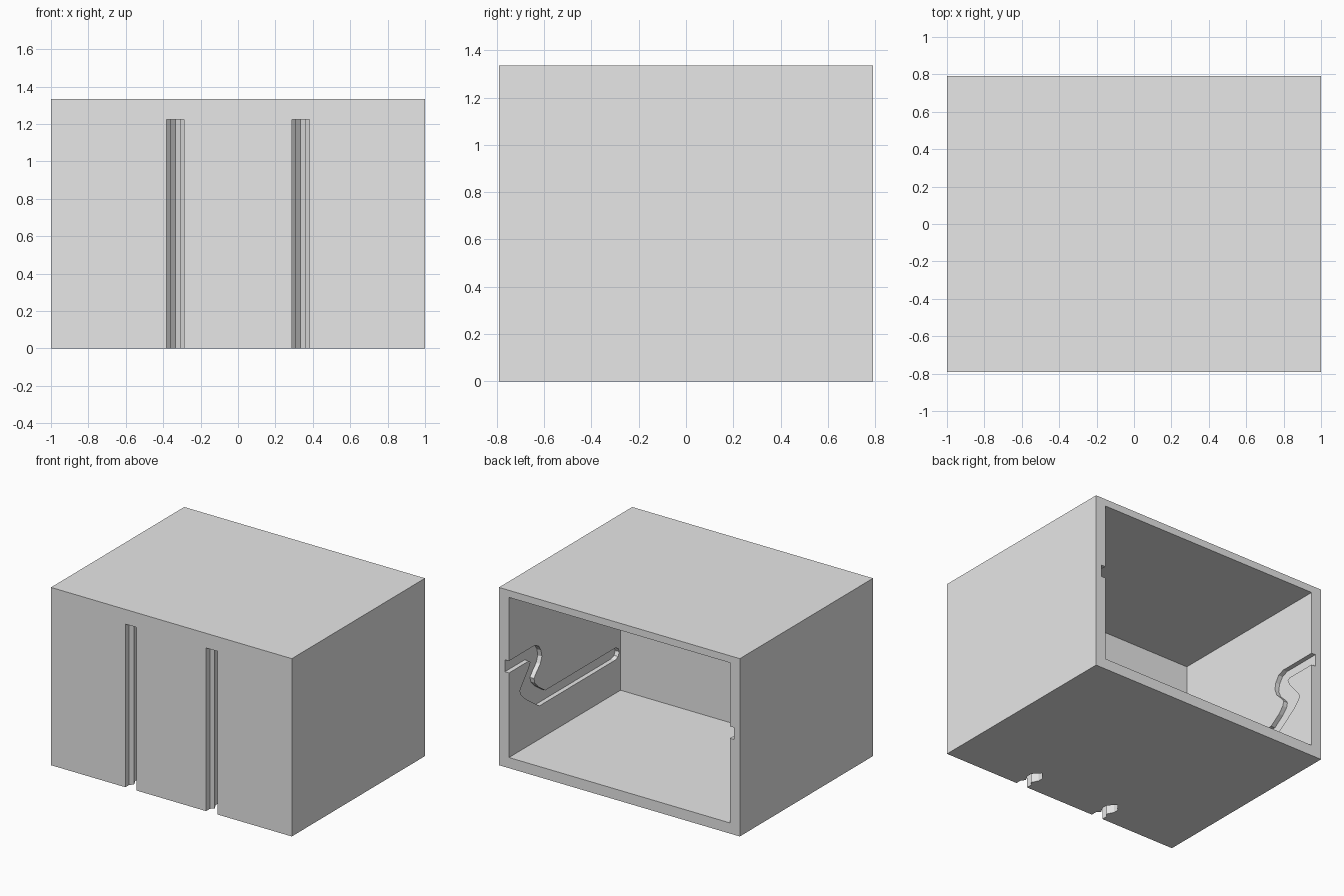
import bpy
import bmesh

cube = bpy.data.objects.get("Cube")
if cube:
    bpy.data.objects.remove(cube, do_unlink=True)

W, D, H = 1.0, 0.79, 1.335          # half width, half depth, height
SIDE, FLOOR, ROOF, FRONT = 0.083, 0.08, 0.053, 0.257
GROOVE = 0.034

grey = bpy.data.materials.new("light_grey")
grey.use_nodes = True
grey.diffuse_color = (0.8, 0.8, 0.8, 1)
grey.node_tree.nodes["Principled BSDF"].inputs["Base Color"].default_value = (0.8, 0.8, 0.8, 1)


def prism(name, points, offset):
    """Extrude a closed outline of 3D points along an offset."""
    bm = bmesh.new()
    face = bm.faces.new([bm.verts.new(p) for p in points])
    out = bmesh.ops.extrude_face_region(bm, geom=[face])
    verts = [v for v in out["geom"] if isinstance(v, bmesh.types.BMVert)]
    bmesh.ops.translate(bm, verts=verts, vec=offset)
    bmesh.ops.recalc_face_normals(bm, faces=bm.faces)
    mesh = bpy.data.meshes.new(name)
    bm.to_mesh(mesh)
    bm.free()
    mesh.materials.append(grey)
    obj = bpy.data.objects.new(name, mesh)
    bpy.context.collection.objects.link(obj)
    return obj


def box(name, x, y0, y1, z0, z1):
    outline = [(-x, y0, z0), (x, y0, z0), (x, y1, z0), (-x, y1, z0)]
    return prism(name, outline, (0, 0, z1 - z0))


# Outer housing
housing = box("housing", W, -D, D, 0, H)

# Interior, open at the back
cutters = [box("interior_cutter", W - SIDE, -D + FRONT, D + 0.1, FLOOR, H - ROOF)]

# Mounting channels in the front wall: (half width, depth)
half = [(0.047, -0.02), (0.047, 0.045), (0.024, 0.07), (0.05, 0.12), (0.05, 0.16)]
profile = half + [(0, 0.213)] + [(-h, d) for h, d in reversed(half)]
for side, label in ((1, "left"), (-1, "right")):
    outline = [(side * 0.335 + h, -D + d, -0.05) for h, d in profile]
    cutters.append(prism(label + "_channel_cutter", outline, (0, 0, 1.225 + 0.05)))

# Guide grooves in the side walls: (distance from the back, height)
track = [(-0.05, 0.805), (0.30, 0.805), (0.35, 0.785), (0.38, 0.74), (0.39, 0.69),
         (0.37, 0.64), (0.32, 0.59), (0.297, 0.56), (0.305, 0.525), (0.345, 0.48),
         (0.43, 0.42), (1.26, 0.42), (1.295, 0.405), (1.308, 0.375), (1.295, 0.343),
         (1.26, 0.33), (0.36, 0.33), (0.28, 0.385), (0.19, 0.45), (0.14, 0.50),
         (0.13, 0.53), (0.15, 0.56), (0.235, 0.66), (0.255, 0.70), (0.235, 0.715),
         (-0.05, 0.715)]
for side, label in ((1, "left"), (-1, "right")):
    x = side * (W - SIDE - 0.05)
    outline = [(x, D - t, z) for t, z in track]
    cutters.append(prism(label + "_groove_cutter", outline, (side * (0.05 + GROOVE), 0, 0)))

# Apply the cuts
for cutter in cutters:
    cutter.hide_render = True
    mod = housing.modifiers.new(cutter.name, "BOOLEAN")
    mod.operation = "DIFFERENCE"
    mod.solver = "EXACT"
    mod.object = cutter
bpy.context.view_layer.objects.active = housing
housing.select_set(True)
for mod in list(housing.modifiers):
    bpy.ops.object.modifier_apply(modifier=mod.name)
for cutter in cutters:
    bpy.data.objects.remove(cutter, do_unlink=True)
